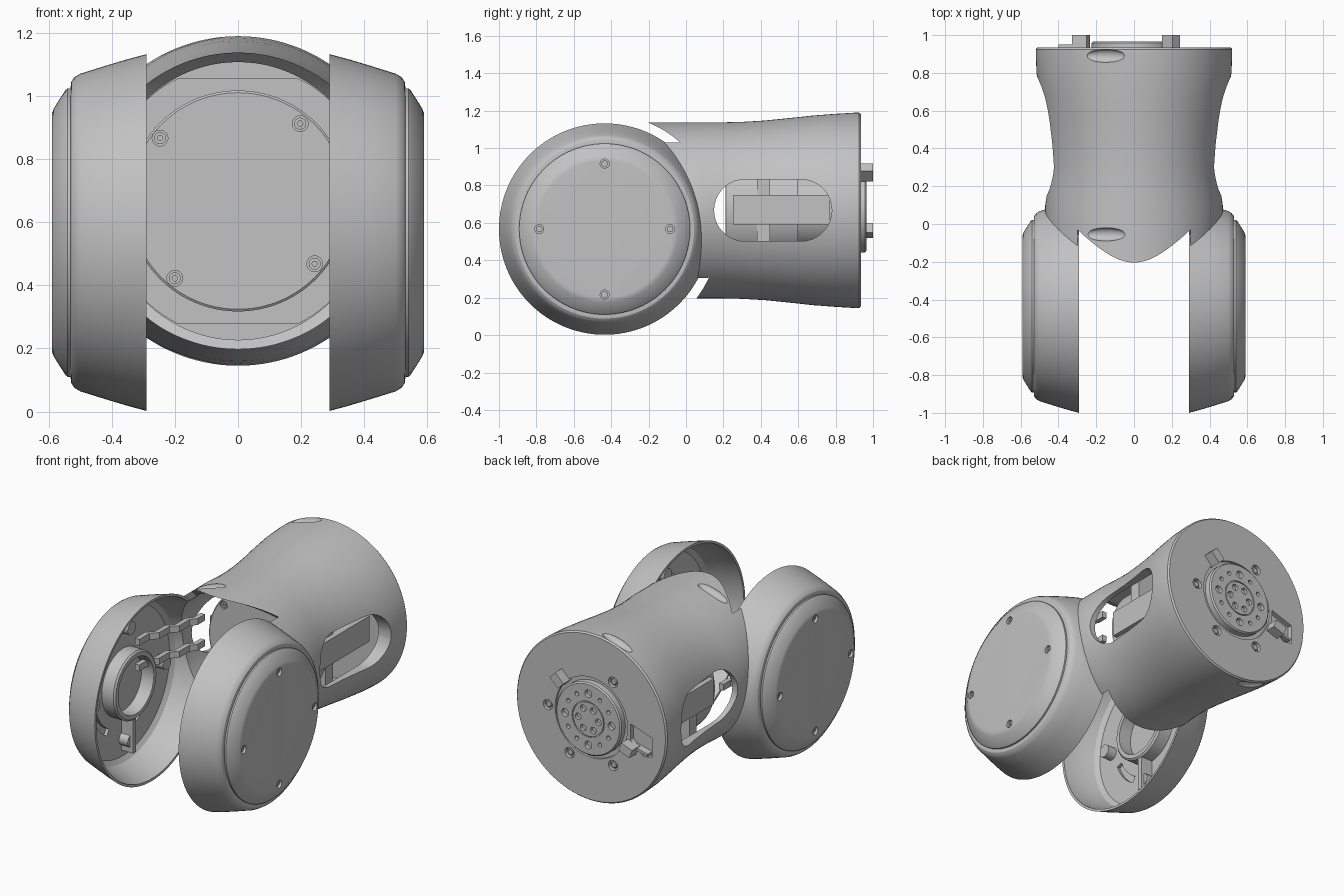
import bpy, bmesh, math
from math import sin, cos, pi, radians

cube = bpy.data.objects.get("Cube")
if cube:
    bpy.data.objects.remove(cube, do_unlink=True)

grey = bpy.data.materials.new("light grey")
grey.use_nodes = True
GREY = (0.54, 0.54, 0.54, 1)
grey.diffuse_color = GREY
grey.node_tree.nodes["Principled BSDF"].inputs["Base Color"].default_value = GREY

JY, JZ = -0.435, 0.567      # joint axis (along x)
BZ = 0.667                  # barrel axis (along y)


def loft(name, sections, axis):
    """Closed solid through sections (t, outline) stacked along an axis."""
    place = {'x': lambda t, a, b: (t, a, b),
             'y': lambda t, a, b: (a, t, b),
             'z': lambda t, a, b: (a, b, t)}[axis]
    bm = bmesh.new()
    loops = [[bm.verts.new(place(t, a, b)) for a, b in pts] for t, pts in sections]
    n = len(loops[0])
    for lo, hi in zip(loops, loops[1:]):
        for i in range(n):
            j = (i + 1) % n
            bm.faces.new((lo[i], lo[j], hi[j], hi[i]))
    bm.faces.new(loops[0])
    bm.faces.new(loops[-1])
    bmesh.ops.recalc_face_normals(bm, faces=bm.faces)
    me = bpy.data.meshes.new(name)
    bm.to_mesh(me)
    bm.free()
    me.materials.append(grey)
    ob = bpy.data.objects.new(name, me)
    bpy.context.collection.objects.link(ob)
    return ob


def circle(a, b, ra, rb=None, n=96):
    rb = ra if rb is None else rb
    return [(a + ra * cos(2 * pi * i / n), b + rb * sin(2 * pi * i / n)) for i in range(n)]


def lathe(name, axis, a, b, profile, n=96):
    return loft(name, [(t, circle(a, b, r, n=n)) for t, r in profile], axis)


def rod(name, axis, a, b, r, t0, t1, n=24):
    return lathe(name, axis, a, b, [(t0, r), (t1, r)], n)


def prism(name, axis, pts, t0, t1):
    return loft(name, [(t0, pts), (t1, pts)], axis)


def box(name, x0, x1, y0, y1, z0, z1):
    return prism(name, 'z', [(x0, y0), (x1, y0), (x1, y1), (x0, y1)], z0, z1)


def select(obs):
    bpy.ops.object.select_all(action='DESELECT')
    for o in obs:
        o.select_set(True)
    bpy.context.view_layer.objects.active = obs[0]


def join(obs):
    select(obs)
    if len(obs) > 1:
        bpy.ops.object.join()
    return obs[0]


def boolean(target, others, op='DIFFERENCE'):
    tool = join(others)
    m = target.modifiers.new("bool", 'BOOLEAN')
    m.operation, m.solver, m.object = op, 'EXACT', tool
    select([target])
    bpy.ops.object.modifier_apply(modifier=m.name)
    bpy.data.objects.remove(tool, do_unlink=True)


def arc_slot(a, b, r0, r1, d0, d1, n=16):
    ang = [radians(d0 + (d1 - d0) * i / n) for i in range(n + 1)]
    return ([(a + r1 * cos(t), b + r1 * sin(t)) for t in ang] +
            [(a + r0 * cos(t), b + r0 * sin(t)) for t in reversed(ang)])


# Barrel: slightly waisted, front edge scooped out around the joint axis
barrel = [(-0.22, .47, .47), (0.1, .47, .47), (0.18, .458, .47), (0.3, .452, .473),
          (0.42, .46, .48), (0.55, .475, .493), (0.68, .497, .507), (0.8, .516, .516),
          (0.9, .52, .522), (0.925, .52, .522), (0.935, .512, .514)]
body = loft("body_shell", [(y, circle(0, BZ, rx, rz, 128)) for y, rx, rz in barrel], 'y')
boolean(body, [rod("cutter", 'x', JY, JZ, 0.615, -0.3, 0.3, 128)])

# Side cups: tapered drums joined to the barrel, then hollowed
for s in (1, -1):
    cup = [(.29, .565), (.35, .549), (.42, .528), (.5, .503), (.518, .492), (.528, .478), (.53, .462)]
    boolean(body, [lathe("cup", 'x', JY, JZ, [(s * x, r) for x, r in cup], 128)], 'UNION')
for s in (1, -1):
    hollow = [(.2, .55), (.3, .55), (.42, .508), (.47, .488), (.49, .46)]
    boolean(body, [lathe("cutter", 'x', JY, JZ, [(s * x, r) for x, r in hollow], 128)])
boolean(body, [loft("cutter", [(-0.5, circle(0, BZ, .425, .44)), (.89, circle(0, BZ, .425, .44))], 'y')])

# Stadium-shaped windows through both flanks
R = 0.165
stadium = ([(0.615 + R * cos(t), BZ + R * sin(t)) for t in [radians(-90 + 10 * i) for i in range(19)]] +
           [(0.315 - R * cos(t), BZ - R * sin(t)) for t in [radians(-90 + 10 * i) for i in range(19)]])
boolean(body, [prism("cutter", 'x', stadium, -0.7, 0.7)])

# Shallow scooped screw seats on the barrel skin
seats = []
for y, side, r in ((0.89, 1, .522), (-0.055, 1, .47), (0.89, -1, .522)):
    zc = BZ + side * math.sqrt(r * r - 0.15 ** 2)
    slope = side * 0.3
    secs = []
    for i in range(13):
        u = -0.99 + 1.98 * i / 12
        w = 0.035 * math.sqrt(1 - u * u)
        secs.append((-0.15 + 0.11 * u, circle(y, zc + slope * 0.11 * u, w, w * 0.85, 20)))
    seats.append(loft("cutter", secs, 'x'))
boolean(body, seats)

# Rear face: screw counterbores, cable pocket and hub groove
holes = [rod("cutter", 'y', 0.3 * cos(radians(d)), BZ + 0.3 * sin(radians(d)), .032, .912, 1)
         for d in (0, 120, 240, 300)]
holes.append(prism("cutter", 'y', [(-.27, .7), (-.42, .65), (-.42, .53), (-.36, .52), (-.27, .6)], .905, 1))
holes.append(rod("cutter", 'y', 0, BZ, .25, .92, 1, 96))
boolean(body, holes)

# Arc grooves in the cup floors
slots = []
for s in (1, -1):
    for d0, d1 in ((-70, 0), (200, 240), (100, 130)):
        slots.append(prism("cutter", 'x', arc_slot(JY, JZ, .28, .32, d0, d1), s * .46, s * .51))
boolean(body, slots)
parts = [body]

# Rear hub with bolt circles
hub = lathe("rear_hub", 'y', 0, BZ, [(.91, .225), (.957, .225), (.965, .217)])
holes = [rod("cutter", 'y', .16 * cos(a), BZ + .16 * sin(a), .024 if i % 3 == 0 else .013, .94, 1)
         for i, a in enumerate(2 * pi * k / 12 for k in range(12))]
holes += [rod("cutter", 'y', .07 * cos(a), BZ + .07 * sin(a), .02, .945, 1)
          for a in (2 * pi * k / 6 for k in range(6))]
holes.append(prism("cutter", 'y', arc_slot(0, BZ, .105, .111, 0, 359.9, 64), .958, 1))
boolean(hub, holes)
parts.append(hub)

# Rear locating tabs and cable arm
for name, x, z, d in (("tab_upper", .195, .87, 45), ("tab_lower", -.28, .56, 20)):
    c, n = cos(radians(d)), sin(radians(d))
    pts = [(x + u * c - v * n, z + u * n + v * c)
           for u, v in ((-.04, -.028), (.04, -.028), (.04, .028), (-.04, .028))]
    parts.append(prism(name, 'y', pts, .92, 1.0))
parts.append(prism("cable_arm", 'y', [(-.28, .58), (-.4, .55), (-.4, .535), (-.28, .56)], .9, .95))

# Rear screws sitting in the counterbores
for i, d in enumerate((0, 120, 240, 300)):
    a = radians(d)
    parts.append(lathe("rear_screw_%d" % i, 'y', .3 * cos(a), BZ + .3 * sin(a),
                       [(.9, .02), (.924, .02), (.928, .016)], 24))

# Internal drive: front disc, carrier plate, motor and side blocks
disc = lathe("front_disc", 'y', 0, BZ, [(.21, .343), (.215, .35), (.38, .35)])
spots = ((-.247, .866), (.197, .912), (.243, .468), (-.2, .422))
boolean(disc, [rod("cutter", 'y', x, z, .025, .1, .225) for x, z in spots])
parts.append(disc)
for i, (x, z) in enumerate(spots):
    screw = rod("disc_screw_%d" % i, 'y', x, z, .019, .212, .24)
    boolean(screw, [rod("cutter", 'y', x, z, .009, .1, .222, 6)])
    parts.append(screw)
plate = [(max(-.34, min(.34, a)), max(BZ - .39, min(BZ + .388, b))) for a, b in circle(0, BZ, .428, .435)]
parts.append(prism("carrier_plate", 'y', plate, .38, .45))
parts.append(lathe("motor", 'y', 0, BZ, [(.45, .29), (.6, .29), (.6, .22), (.9, .22)]))
for s in (1, -1):
    x0, x1 = sorted((s * .2, s * .37))
    parts.append(box("side_block", x0, x1, .25, .77, .59, .75))

# Cup fittings, repeated on both sides
for s, side in ((1, "left"), (-1, "right")):
    # outer cap with four screw holes
    cap = lathe(side + "_cap", 'x', JY, JZ, [(s * x, r) for x, r in
                ((.515, .457), (.54, .457), (.546, .452), (.568, .418), (.584, .392), (.589, .378), (.59, .365))])
    ends = [(JY + .35 * cos(k * pi / 2), JZ + .35 * sin(k * pi / 2)) for k in range(4)]
    boolean(cap, [rod("cutter", 'x', y, z, .024, s * .57, s * .7) for y, z in ends])
    parts.append(cap)
    for k, (y, z) in enumerate(ends):
        screw = rod("%s_cap_screw_%d" % (side, k), 'x', y, z, .017, s * .555, s * .579)
        boolean(screw, [rod("cutter", 'x', y, z, .008, s * .574, s * .7, 6)])
        parts.append(screw)
        # inner bosses behind the cap screws
        parts.append(rod("%s_boss_%d" % (side, k), 'x', y, z, .04, s * .43, s * .5))
    # bearing ring
    ring = lathe(side + "_bearing_ring", 'x', JY, JZ,
                 [(s * .4, .2), (s * .41, .21), (s * .5, .21)])
    boolean(ring, [rod("cutter", 'x', JY, JZ, .175, s * .3, s * .485, 96)])
    parts.append(ring)
    # radial rib below the ring
    x0, x1 = sorted((s * .41, s * .5))
    parts.append(box(side + "_rib", x0, x1, JY - .015, JY + .015, JZ - .42, JZ - .2))
    # zigzag cable clips reaching toward the barrel
    zig = [(.46, -.36), (.46, -.26), (.42, -.22), (.42, -.12), (.38, -.08), (.38, .02), (.35, .06), (.35, .13)]
    pts = [(s * x, y) for x, y in zig] + [(s * (x - .03), y) for x, y in reversed(zig)]
    for z in (.64, .8):
        parts.append(prism(side + "_cable_clip", 'z', pts, z - .02, z + .02))

# Smooth shading with crisp edges
select(parts)
bpy.ops.object.shade_smooth_by_angle(angle=radians(25))
bpy.ops.object.select_all(action='DESELECT')
